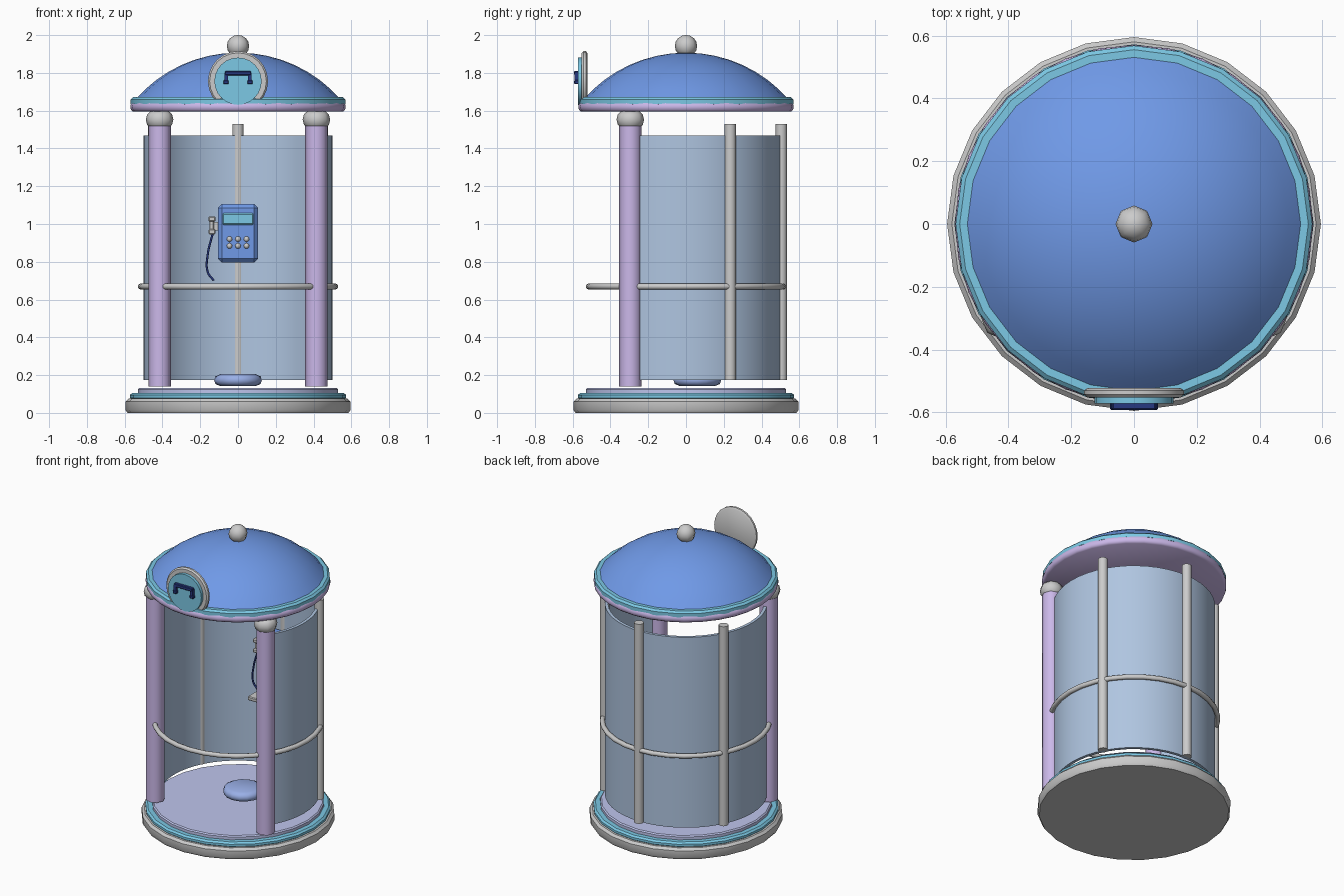
import bpy, bmesh, math
from math import sin, cos, pi, radians
from mathutils import Vector

if "Cube" in bpy.data.objects:
    bpy.data.objects.remove(bpy.data.objects["Cube"])

MATS = {}
COLORS = {
    "blue": (0.16, 0.32, 0.80, 1), "teal": (0.20, 0.58, 0.78, 1),
    "lilac": (0.60, 0.48, 0.82, 1), "floor_blue": (0.52, 0.56, 0.85, 1),
    "glass": (0.43, 0.56, 0.75, 1), "seat_blue": (0.32, 0.43, 0.80, 1),
    "navy": (0.02, 0.04, 0.22, 1), "grey": None,
}


def finish(ob, name, color, angle=40):
    ob.name = name
    c = COLORS[color]
    if c:
        if color not in MATS:
            MATS[color] = bpy.data.materials.new(color)
            MATS[color].diffuse_color = c
        ob.data.materials.append(MATS[color])
    bpy.ops.object.select_all(action='DESELECT')
    ob.select_set(True)
    bpy.context.view_layer.objects.active = ob
    if ob.type == 'MESH':
        bpy.ops.object.shade_smooth_by_angle(angle=radians(angle))
    return ob


def from_bmesh(bm, name, color, angle=40):
    bmesh.ops.recalc_face_normals(bm, faces=bm.faces)
    me = bpy.data.meshes.new(name)
    bm.to_mesh(me)
    bm.free()
    ob = bpy.data.objects.new(name, me)
    bpy.context.collection.objects.link(ob)
    return finish(ob, name, color, angle)


def lathe(name, color, profile, segs=24, loc=(0, 0, 0), front=False, angle=40, flute=0):
    """Closed solid turned from (radius, height); front=True turns it to face -y."""
    bm = bmesh.new()
    rings = []
    for r, z in profile:
        ring = []
        n = 1 if r == 0 else segs
        for i in range(n):
            a = 2 * pi * i / segs
            rr = r * (1 - flute * (i % 2))
            p = Vector((rr * cos(a), rr * sin(a), z))
            if front:
                p = Vector((p.x, -p.z, p.y))
            ring.append(bm.verts.new(p + Vector(loc)))
        rings.append(ring)
    for a, b in zip(rings, rings[1:]):
        for i in range(segs):
            j = (i + 1) % segs
            if len(b) == 1:
                bm.faces.new((a[i], a[j], b[0]))
            elif len(a) == 1:
                bm.faces.new((a[0], b[i], b[j]))
            else:
                bm.faces.new((a[i], a[j], b[j], b[i]))
    for ring in (rings[0], rings[-1]):
        if len(ring) > 1:
            bm.faces.new(ring)
    return from_bmesh(bm, name, color, angle)


def box(name, color, lo, hi, bevel=0.0):
    bm = bmesh.new()
    bmesh.ops.create_cube(bm, size=1)
    for v in bm.verts:
        v.co = [l + (h - l) * (c + 0.5) for l, h, c in zip(lo, hi, v.co)]
    if bevel:
        bmesh.ops.bevel(bm, geom=bm.edges[:], offset=bevel, segments=1, affect='EDGES')
    return from_bmesh(bm, name, color, 30)


def ball(name, color, loc, r, segs=12, rings=8, sz=1.0):
    bpy.ops.mesh.primitive_uv_sphere_add(segments=segs, ring_count=rings, radius=r, location=loc)
    ob = bpy.context.object
    ob.scale.z = sz
    return finish(ob, name, color, 60)


# Stepped round base
lathe("base_plinth", "grey", [(0.585, 0), (0.595, 0.015), (0.595, 0.06), (0.58, 0.075)])
lathe("base_step", "teal", [(0.56, 0.07), (0.572, 0.08), (0.572, 0.095), (0.56, 0.106), (0.54, 0.106)])
lathe("floor", "floor_blue", [(0.53, 0.10), (0.53, 0.125), (0.522, 0.132)])

# Curved glass wall, open at the front between the columns
bm = bmesh.new()
rows = []
for i in range(33):
    a = radians(-31 + 242 * i / 32)
    rows.append([bm.verts.new((r * cos(a), r * sin(a), z))
                 for r, z in ((0.48, 0.175), (0.50, 0.175), (0.50, 1.468), (0.48, 1.468))])
for a, b in zip(rows, rows[1:]):
    for k in range(4):
        m = (k + 1) % 4
        bm.faces.new((a[k], b[k], b[m], a[m]))
bm.faces.new(rows[0])
bm.faces.new(rows[-1])
from_bmesh(bm, "curved_wall", "glass")

# Thin support poles around the back
for i, (x, y) in enumerate(((0, 0.505), (0.447, 0.235), (-0.447, 0.235))):
    lathe(f"pole_{i}", "grey", [(0.03, 0.175), (0.03, 1.53)], 12, (x, y, 0))

# Front columns with rounded capitals
for side, s in (("left", -1), ("right", 1)):
    lathe(f"{side}_column", "lilac", [(0.059, 0.14), (0.059, 1.53)], 16,
          (s * 0.415, -0.295, 0), flute=0.07, angle=50)
    lathe(f"{side}_capital", "grey",
          [(0.05, 1.51), (0.066, 1.525), (0.073, 1.553), (0.066, 1.58), (0.048, 1.597)],
          16, (s * 0.415, -0.295, 0), flute=0.07, angle=60)

# Ring rail around the booth
bpy.ops.mesh.primitive_torus_add(major_segments=32, minor_segments=8, major_radius=0.515,
                                 minor_radius=0.016, location=(0, 0, 0.669))
finish(bpy.context.object, "ring_rail", "grey", 60)

# Domed roof: eave, band, cap and finial
lathe("roof_eave", "lilac", [(0.555, 1.595), (0.567, 1.605), (0.57, 1.62), (0.567, 1.637), (0.555, 1.648)], 32)
lathe("roof_band", "teal", [(0.55, 1.628), (0.568, 1.635), (0.568, 1.66), (0.555, 1.672), (0.53, 1.672)])
R = 0.719
top = math.asin(0.545 / R)
dome = [(0.545, 1.65)] + [(R * sin(top * k / 8), 1.907 - R + R * cos(top * k / 8)) for k in range(8, 0, -1)]
lathe("roof_dome", "blue", dome + [(0, 1.907)])
ball("roof_finial", "grey", (0, 0, 1.942), 0.059, 8, 8)

# Round sign on the front of the roof
S = (0, 0, 1.756)
lathe("sign_rim", "grey", [(0.148, 0.522), (0.159, 0.53), (0.159, 0.543), (0.15, 0.552)], 24, S, True)
lathe("sign_face", "teal", [(0.125, 0.54), (0.125, 0.572)], 24, S, True)
box("sign_handset_bar", "navy", (-0.07, -0.592, 1.787), (0.07, -0.565, 1.81), 0.004)
for side, s in (("left", -1), ("right", 1)):
    x = s * 0.063
    box(f"sign_handset_{side}_neck", "navy", (x - 0.009, -0.59, 1.75), (x + 0.009, -0.565, 1.80))
    box(f"sign_handset_{side}_end", "navy", (x - 0.014, -0.592, 1.74), (x + 0.014, -0.565, 1.762), 0.004)

# Seat cushion on the floor
lathe("seat", "seat_blue", [(0.095, 0.143), (0.12, 0.153), (0.126, 0.173), (0.12, 0.193), (0.095, 0.205)],
      16, (0, 0.06, 0), angle=60)

# Wall telephone
box("phone_body", "blue", (-0.106, 0.37, 0.797), (0.106, 0.482, 1.106), 0.02)
box("phone_screen", "teal", (-0.083, 0.358, 0.995), (0.083, 0.38, 1.057), 0.007)
for row in range(2):
    for col in range(3):
        ball(f"phone_button_{row}_{col}", "grey",
             ((col - 1) * 0.045, 0.368, 0.92 - row * 0.036), 0.015, 8, 6)

# Handset, its cradle and hanging cord
box("handset_grip", "grey", (-0.152, 0.395, 0.945), (-0.128, 0.42, 1.03), 0.005)
for n, z in (("lower", 0.945), ("upper", 1.012)):
    box(f"handset_{n}_cup", "grey", (-0.157, 0.38, z), (-0.118, 0.42, z + 0.028), 0.006)
box("handset_cradle", "grey", (-0.13, 0.40, 0.965), (-0.1, 0.43, 1.01))
cu = bpy.data.curves.new("phone_cord", 'CURVE')
cu.dimensions = '3D'
cu.bevel_depth = 0.006
cu.bevel_resolution = 1
cu.resolution_u = 6
sp = cu.splines.new('BEZIER')
pts = [(-0.135, 0.40, 0.945), (-0.16, 0.395, 0.84), (-0.16, 0.39, 0.745), (-0.128, 0.39, 0.70)]
sp.bezier_points.add(len(pts) - 1)
for bp, p in zip(sp.bezier_points, pts):
    bp.co = p
    bp.handle_left_type = bp.handle_right_type = 'AUTO'
cord = bpy.data.objects.new("phone_cord", cu)
bpy.context.collection.objects.link(cord)
finish(cord, "phone_cord", "navy")

# Small shelf under the telephone, level with the rail
box("phone_shelf", "grey", (-0.14, 0.30, 0.657), (0.14, 0.482, 0.683), 0.005)

for m in bpy.data.materials:
    if m.users and not m.is_grease_pencil:
        m.use_nodes = True
        m.node_tree.nodes["Principled BSDF"].inputs["Base Color"].default_value = m.diffuse_color
